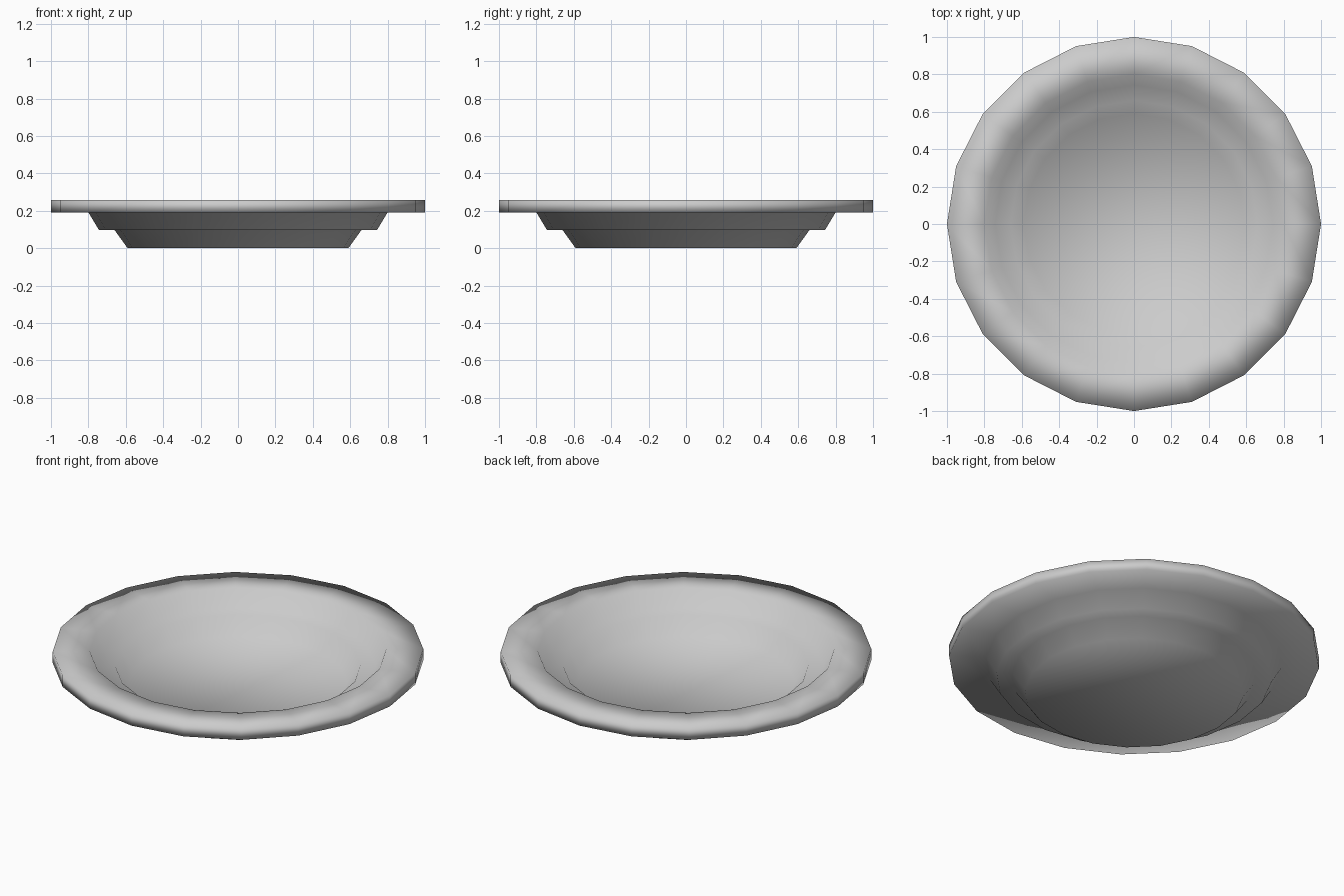
import bpy, bmesh, math

if "Cube" in bpy.data.objects:
    bpy.data.objects.remove(bpy.data.objects["Cube"])

SIDES = 20
THICK = 0.067

# Underside profile (radius, height), from the foot outwards to the rim
under = [(0.59, 0.0), (0.66, 0.097), (0.743, 0.097), (0.80, 0.192), (1.0, 0.192)]
# The upper side repeats the stepped profile, raised by the wall thickness
upper = [(r, z + THICK) for r, z in reversed(under)]

bm = bmesh.new()


def ring(radius, height):
    return [bm.verts.new((radius * math.cos(2 * math.pi * i / SIDES),
                          radius * math.sin(2 * math.pi * i / SIDES), height))
            for i in range(SIDES)]


# Stepped walls and rim
rings = [ring(r, z) for r, z in under + upper]
for a, b in zip(rings, rings[1:]):
    for i in range(SIDES):
        j = (i + 1) % SIDES
        bm.faces.new((a[i], a[j], b[j], b[i]))

# Flat base and inner floor
bm.faces.new(rings[0][::-1])
bm.faces.new(rings[-1])

bmesh.ops.recalc_face_normals(bm, faces=bm.faces[:])
for f in bm.faces:
    f.smooth = True

mesh = bpy.data.meshes.new("plate")
bm.to_mesh(mesh)
bm.free()
plate = bpy.data.objects.new("plate", mesh)
bpy.context.collection.objects.link(plate)
